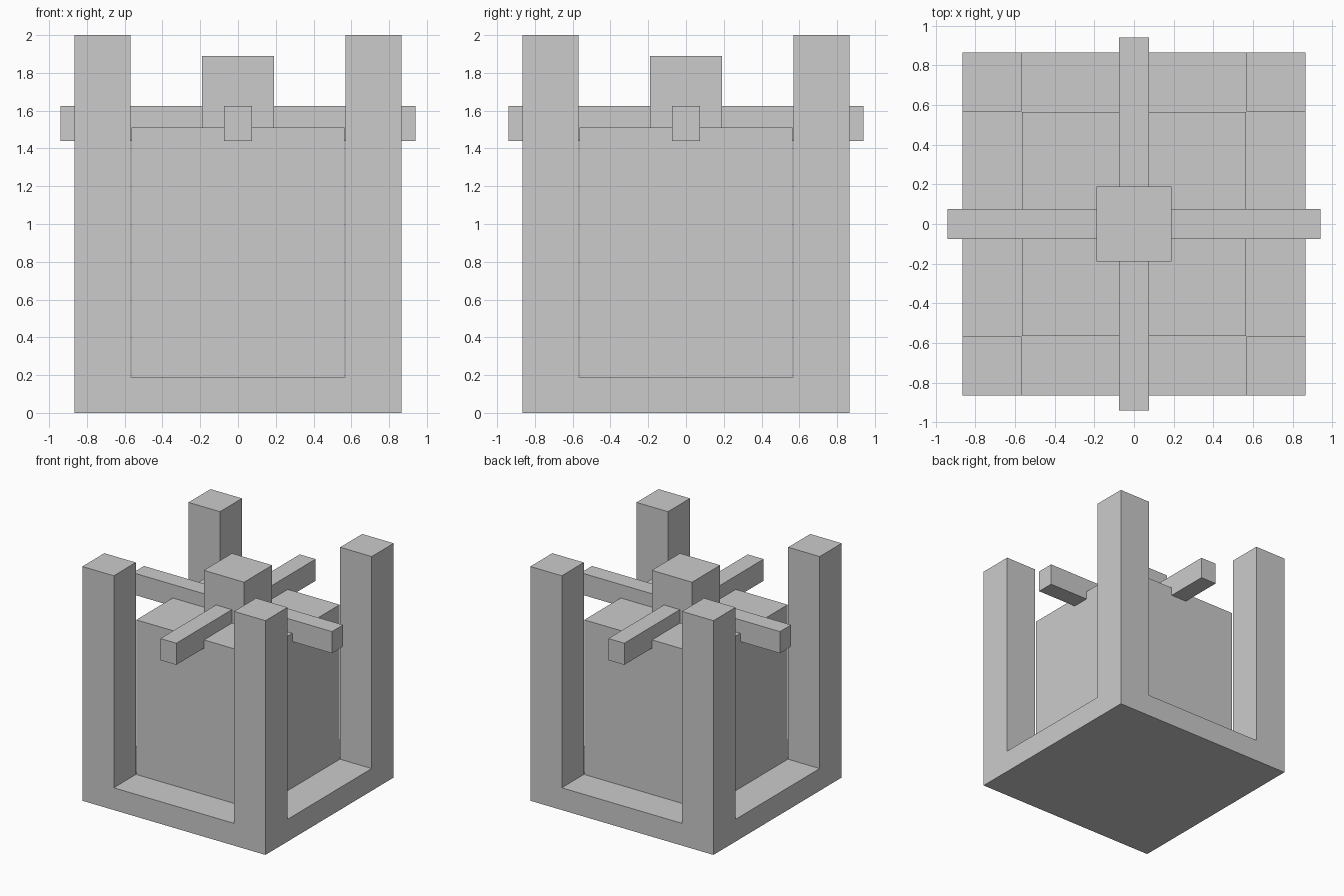
import bpy, bmesh

if "Cube" in bpy.data.objects:
    bpy.data.objects.remove(bpy.data.objects["Cube"])

stone = bpy.data.materials.new("grey")
stone.diffuse_color = (0.6, 0.6, 0.6, 1)
stone.use_nodes = True
stone.node_tree.nodes["Principled BSDF"].inputs["Base Color"].default_value = stone.diffuse_color


def finish(bm, name):
    bmesh.ops.recalc_face_normals(bm, faces=bm.faces)
    mesh = bpy.data.meshes.new(name)
    bm.to_mesh(mesh)
    bm.free()
    mesh.materials.append(stone)
    obj = bpy.data.objects.new(name, mesh)
    bpy.context.collection.objects.link(obj)
    return obj


def box(name, hx, hy, z0, z1):
    """Box centred on the vertical axis, given half sizes and heights."""
    bm = bmesh.new()
    bmesh.ops.create_cube(bm, size=1)
    for v in bm.verts:
        v.co = (v.co.x * 2 * hx, v.co.y * 2 * hy, z0 if v.co.z < 0 else z1)
    return finish(bm, name)


OUTER, INNER = 0.865, 0.568
BASE_TOP, POST_TOP, CORE_TOP = 0.19, 2.0, 1.51

# Square base with the four corner posts extruded from it
bm = bmesh.new()
cuts = (-OUTER, -INNER, INNER, OUTER)
grid = [[bm.verts.new((x, y, 0)) for y in cuts] for x in cuts]
cells = [bm.faces.new((grid[i][j], grid[i + 1][j], grid[i + 1][j + 1], grid[i][j + 1]))
         for i in range(3) for j in range(3)]


def raise_faces(faces, height):
    result = bmesh.ops.extrude_face_region(bm, geom=faces)["geom"]
    for v in (g for g in result if isinstance(g, bmesh.types.BMVert)):
        v.co.z = height
    return [g for g in result if isinstance(g, bmesh.types.BMFace)]


top = raise_faces(bmesh.ops.duplicate(bm, geom=cells)["geom"], BASE_TOP)
bmesh.ops.remove_doubles(bm, verts=bm.verts, dist=0.0001)
corners = [f for f in bm.faces
           if abs(f.calc_center_median().z - BASE_TOP) < 0.001
           and min(abs(c) for c in f.calc_center_median().xy) > INNER]
for face in corners:
    raise_faces([face], POST_TOP)
    if face.is_valid:
        bm.faces.remove(face)
# Drop any doubled bottom faces
seen = set()
for f in list(bm.faces):
    key = tuple(round(c, 3) for c in f.calc_center_median())
    if key in seen:
        bm.faces.remove(f)
    seen.add(key)
finish(bm, "base_and_posts")

# Block standing inside the posts
box("core", 0.565, 0.565, BASE_TOP, CORE_TOP)

# Crossed beams through the top of the block
box("beam_side_to_side", 0.94, 0.075, 1.44, 1.625)
box("beam_front_to_back", 0.075, 0.94, 1.44, 1.625)

# Cap over the crossing
box("cap", 0.19, 0.19, CORE_TOP, 1.89)
